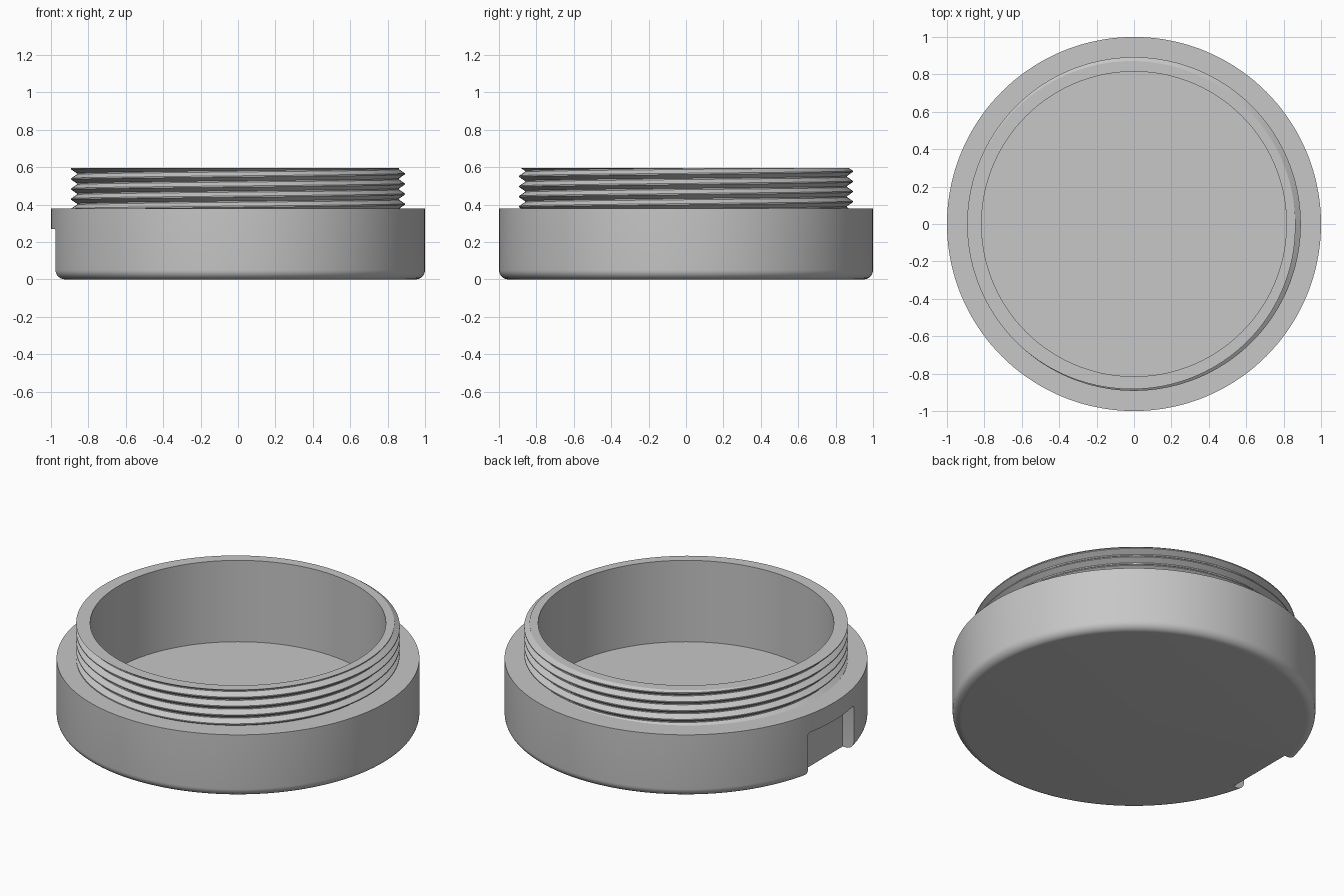
import bpy, bmesh, math
from mathutils import Vector

SIDES = 144
SHOULDER, TOP, BORE, FLOOR = 0.38, 0.595, 0.815, 0.10

if "Cube" in bpy.data.objects:
    bpy.data.objects.remove(bpy.data.objects["Cube"], do_unlink=True)

grey = bpy.data.materials.new("plain_grey")
grey.use_nodes = True
grey.diffuse_color = (0.57, 0.57, 0.57, 1)
grey.node_tree.nodes["Principled BSDF"].inputs["Base Color"].default_value = grey.diffuse_color


def finish(bm, name):
    bmesh.ops.recalc_face_normals(bm, faces=bm.faces[:])
    mesh = bpy.data.meshes.new(name)
    bm.to_mesh(mesh)
    bm.free()
    mesh.materials.append(grey)
    obj = bpy.data.objects.new(name, mesh)
    bpy.context.collection.objects.link(obj)
    return obj


def activate(obj):
    bpy.ops.object.select_all(action="DESELECT")
    obj.select_set(True)
    bpy.context.view_layer.objects.active = obj


def lathe(profile, name):
    bm = bmesh.new()
    verts = [bm.verts.new((r, 0, z)) for r, z in profile]
    edges = [bm.edges.new(pair) for pair in zip(verts, verts[1:])]
    bmesh.ops.spin(bm, geom=verts + edges, cent=(0, 0, 0), axis=(0, 0, 1),
                   angle=math.tau, steps=SIDES, use_duplicate=False)
    bmesh.ops.remove_doubles(bm, verts=bm.verts[:], dist=1e-5)
    return finish(bm, name)


# Base: rounded lower edge, flat shoulder and hollow inside
fillet = 0.05
arc = [(1 - fillet + fillet * math.sin(a), fillet - fillet * math.cos(a))
       for a in (math.pi / 2 * i / 8 for i in range(9))]
base = lathe([(0, 0)] + arc + [(1, SHOULDER), (BORE, SHOULDER), (BORE, FLOOR), (0, FLOOR)], "base")

# Notch cut into the rim on the -x side, with softened upper corners
bm = bmesh.new()
bmesh.ops.create_cube(bm, size=1)
for v in bm.verts:
    v.co = Vector((-1.0 + 0.2 * v.co.x, 0.44 * v.co.y, 0.085 + 0.37 * v.co.z))
upper = [e for e in bm.edges
         if all(v.co.z > 0.2 for v in e.verts) and abs(e.verts[0].co.y - e.verts[1].co.y) < 0.01]
bmesh.ops.bevel(bm, geom=upper, offset=0.015, segments=4, profile=0.5, affect="EDGES")
cutter = finish(bm, "notch_cutter")
cutter.hide_render = True

activate(base)
cut = base.modifiers.new("notch", "BOOLEAN")
cut.operation = "DIFFERENCE"
cut.solver = "EXACT"
cut.object = cutter
bpy.ops.object.modifier_apply(modifier=cut.name)
bpy.data.objects.remove(cutter, do_unlink=True)

# Neck: one continuous right-hand helical sheet
pitch, crest_z = 0.054, 0.564
crest, root = 0.892, 0.862
tooth = [(-0.06, crest), (0.06, crest), (0.44, root), (0.56, root)]
rows = [(crest_z + pitch * (turn + f), r) for turn in range(-5, 3) for f, r in tooth]
bm = bmesh.new()
grid = []
for i in range(SIDES):
    t = math.tau * i / SIDES
    grid.append([bm.verts.new((r * math.cos(t), r * math.sin(t), z + pitch * i / SIDES))
                 for z, r in rows])
for i in range(SIDES):
    # the last column joins the first one a full turn higher
    shift = len(tooth) if i == SIDES - 1 else 0
    nxt = grid[(i + 1) % SIDES]
    for k in range(len(rows) - 1 - shift):
        bm.faces.new((grid[i][k], nxt[k + shift], nxt[k + 1 + shift], grid[i][k + 1]))

# Trim the thread flat at the shoulder and at the top
for z, keep_above in ((SHOULDER, True), (TOP, False)):
    bmesh.ops.bisect_plane(bm, geom=bm.verts[:] + bm.edges[:] + bm.faces[:], dist=1e-6,
                           plane_co=(0, 0, z), plane_no=(0, 0, 1),
                           clear_inner=keep_above, clear_outer=not keep_above)
bmesh.ops.remove_doubles(bm, verts=bm.verts[:], dist=1e-5)

# Flat lip and bore wall, drawn inward and down from the trimmed edge
rim = [e for e in bm.edges if e.is_boundary and all(abs(v.co.z - TOP) < 1e-4 for v in e.verts)]
for height in (TOP, SHOULDER):
    made = bmesh.ops.extrude_edge_only(bm, edges=rim)["geom"]
    for v in (g for g in made if isinstance(g, bmesh.types.BMVert)):
        flat = Vector((v.co.x, v.co.y, 0)).normalized() * BORE
        v.co = (flat.x, flat.y, height)
    rim = [g for g in made if isinstance(g, bmesh.types.BMEdge) and g.is_boundary]
neck = finish(bm, "threaded_neck")

# Smooth round walls, crisp corners
for obj in (base, neck):
    activate(obj)
    bpy.ops.object.shade_smooth_by_angle(angle=math.radians(30))
